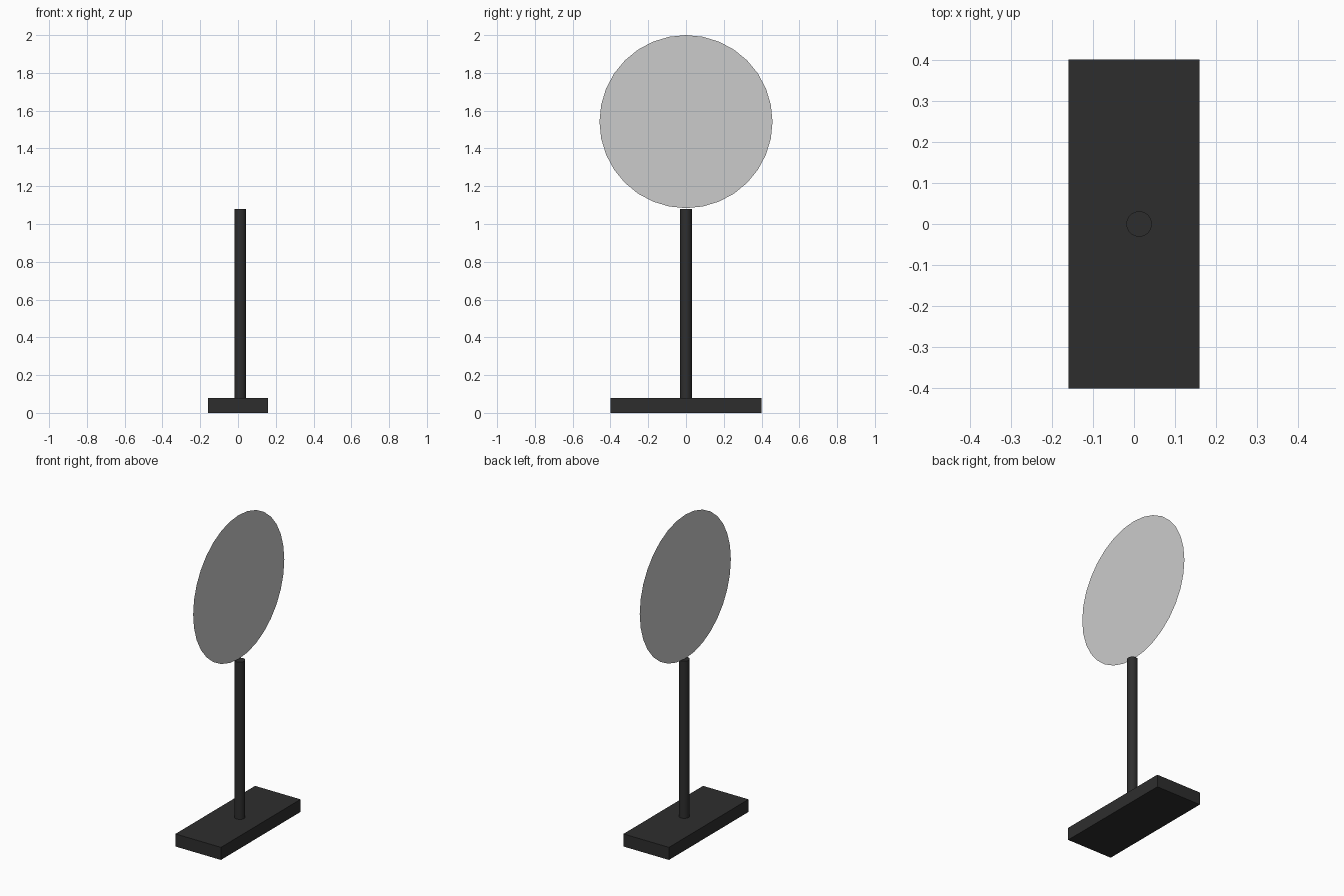
import bpy
import math

if "Cube" in bpy.data.objects:
    bpy.data.objects.remove(bpy.data.objects["Cube"])


def material(name, value):
    m = bpy.data.materials.new(name)
    m.diffuse_color = (value, value, value, 1)
    m.use_nodes = True
    m.node_tree.nodes["Principled BSDF"].inputs["Base Color"].default_value = m.diffuse_color
    return m


black = material("matte black", 0.027)
grey = material("light grey", 0.6)


def finish(name, mat):
    ob = bpy.context.object
    ob.name = name
    ob.data.materials.append(mat)
    return ob


# rectangular foot plate
bpy.ops.mesh.primitive_cube_add(size=1, location=(0, 0, 0.04))
base = finish("base", black)
base.scale = (0.32, 0.8, 0.08)
bpy.ops.object.transform_apply(location=False, rotation=False, scale=True)

# round post, slightly off centre
bpy.ops.mesh.primitive_cylinder_add(vertices=32, radius=0.031, depth=1.0,
                                    location=(0.0125, 0, 0.58))
finish("post", black)
bpy.ops.object.shade_smooth_by_angle(angle=math.radians(30))

# paper-thin disc facing sideways
bpy.ops.mesh.primitive_circle_add(vertices=32, radius=0.458, fill_type='NGON',
                                  location=(0.005, 0, 1.542),
                                  rotation=(0, math.pi / 2, 0))
finish("disc", grey)
